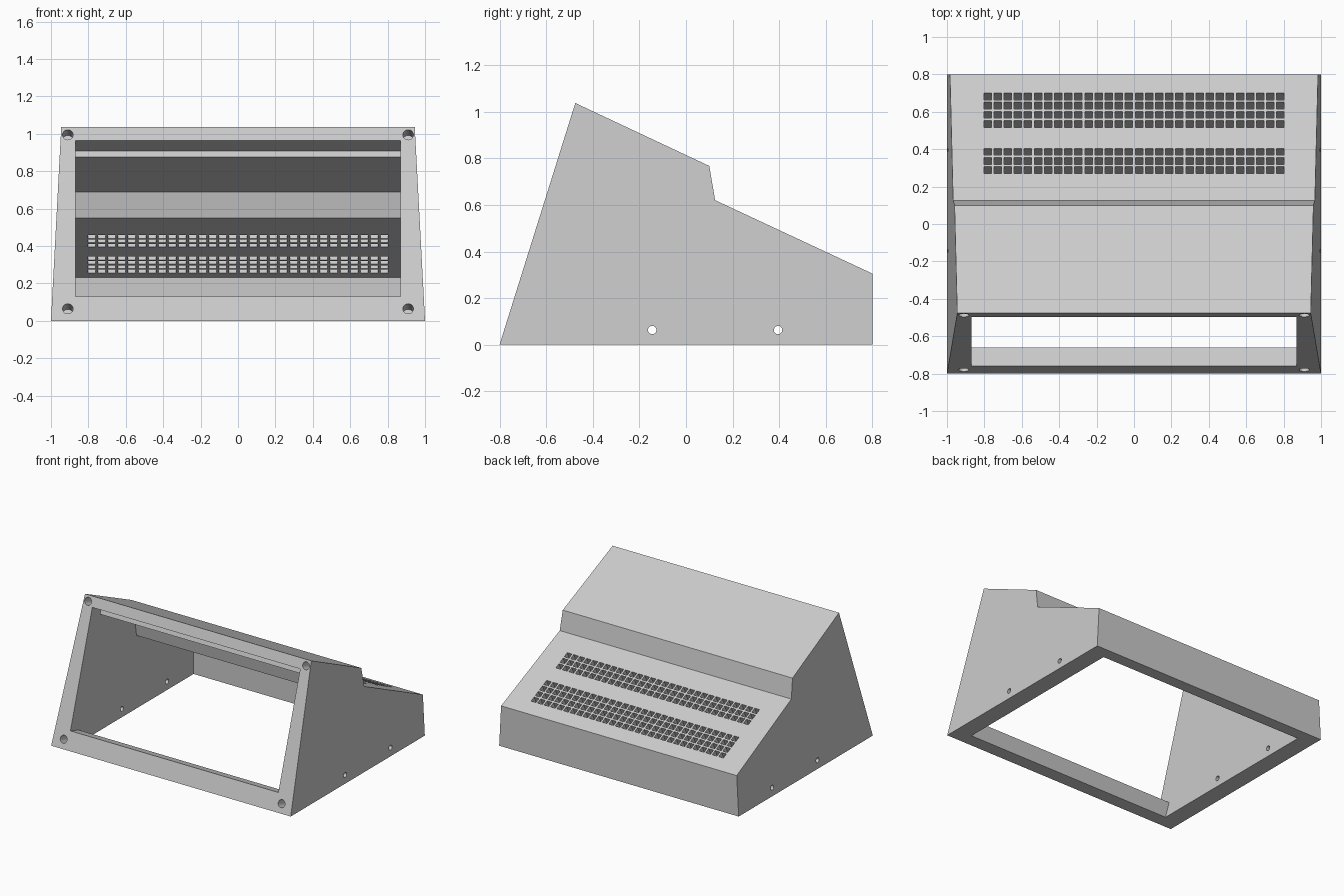
import bpy, bmesh, math
from mathutils import Matrix, Vector

if "Cube" in bpy.data.objects:
    bpy.data.objects.remove(bpy.data.objects["Cube"], do_unlink=True)

grey = bpy.data.materials.new("light_grey_plastic")
grey.use_nodes = True
COLOUR = (0.6, 0.6, 0.6, 1)
grey.diffuse_color = COLOUR
grey.node_tree.nodes["Principled BSDF"].inputs["Base Color"].default_value = COLOUR


def make_object(name, bm):
    bmesh.ops.recalc_face_normals(bm, faces=bm.faces)
    mesh = bpy.data.meshes.new(name)
    bm.to_mesh(mesh)
    bm.free()
    mesh.materials.append(grey)
    obj = bpy.data.objects.new(name, mesh)
    bpy.context.collection.objects.link(obj)
    return obj


def prism(name, profile, half_width):
    """Side profile (y, z) stretched across x; half_width depends on z."""
    bm = bmesh.new()
    left, right = [[bm.verts.new((s * half_width(z), y, z)) for y, z in profile] for s in (1, -1)]
    bm.faces.new(left)
    bm.faces.new(right)
    for i in range(len(profile)):
        j = (i + 1) % len(profile)
        bm.faces.new((left[i], left[j], right[j], right[i]))
    return make_object(name, bm)


def cut(target, cutter):
    cutter.hide_render = True
    mod = target.modifiers.new("cut", 'BOOLEAN')
    mod.operation = 'DIFFERENCE'
    mod.solver = 'EXACT'
    mod.object = cutter
    bpy.context.view_layer.objects.active = target
    bpy.ops.object.modifier_apply(modifier=mod.name)
    bpy.data.objects.remove(cutter, do_unlink=True)


# Outer body: raked front, stepped top, sides leaning inwards
TOP_Y, TOP_Z = -0.475, 1.037
outer = [(-0.8, 0), (TOP_Y, TOP_Z), (0.1, 0.767), (0.125, 0.62), (0.8, 0.305), (0.8, 0)]
housing = prism("housing", outer, lambda z: 1 - 0.055 * z / TOP_Z)

# Cavity open to the front and to the bottom, leaving a lip along the front
inner = [(-0.706, -0.02), (-0.66, 0.1), (-0.85, 0.16), (-0.6, 1.018), (-0.395, 0.909),
         (-0.405, 0.877), (0.005, 0.689), (0.03, 0.55), (0.71, 0.232), (0.71, -0.02)]
cut(housing, prism("cavity", inner, lambda z: 0.868))

# Vent grid, square to the lower slope
slope = math.atan2(0.62 - 0.305, 0.8 - 0.125)
tilt = Matrix.Rotation(-slope, 4, 'X')
bm = bmesh.new()
for row in range(9):
    if row in (3, 4):
        continue
    y = 0.288 + row * 0.0493
    z = 0.62 - math.tan(slope) * (y - 0.125)
    for col in range(30):
        x = (col - 14.5) * 0.054
        place = Matrix.Translation((x, y, z)) @ tilt @ Matrix.Diagonal((0.04, 0.04, 0.3, 1))
        bmesh.ops.create_cube(bm, size=1, matrix=place)
cut(housing, make_object("vents", bm))


def drill(name, spots, radius, depth, rotation):
    bm = bmesh.new()
    for spot in spots:
        bmesh.ops.create_cone(bm, cap_ends=True, segments=32, radius1=radius, radius2=radius,
                              depth=depth, matrix=Matrix.Translation(spot) @ rotation)
    cut(housing, make_object(name, bm))


# Blind screw holes in the four front corners
rake = math.atan2(TOP_Z, TOP_Y + 0.8)
corners = [Vector((x, -0.8 + z / math.tan(rake), z)) for x in (-0.91, 0.91) for z in (0.065, 0.995)]
drill("screw_holes", corners, 0.028, 0.2, Matrix.Rotation(rake, 4, 'X'))

# Round holes through both side walls
sides = [Vector((x, y, 0.063)) for x in (-0.95, 0.95) for y in (-0.145, 0.395)]
drill("side_holes", sides, 0.018, 0.4, Matrix.Rotation(math.pi / 2, 4, 'Y'))
